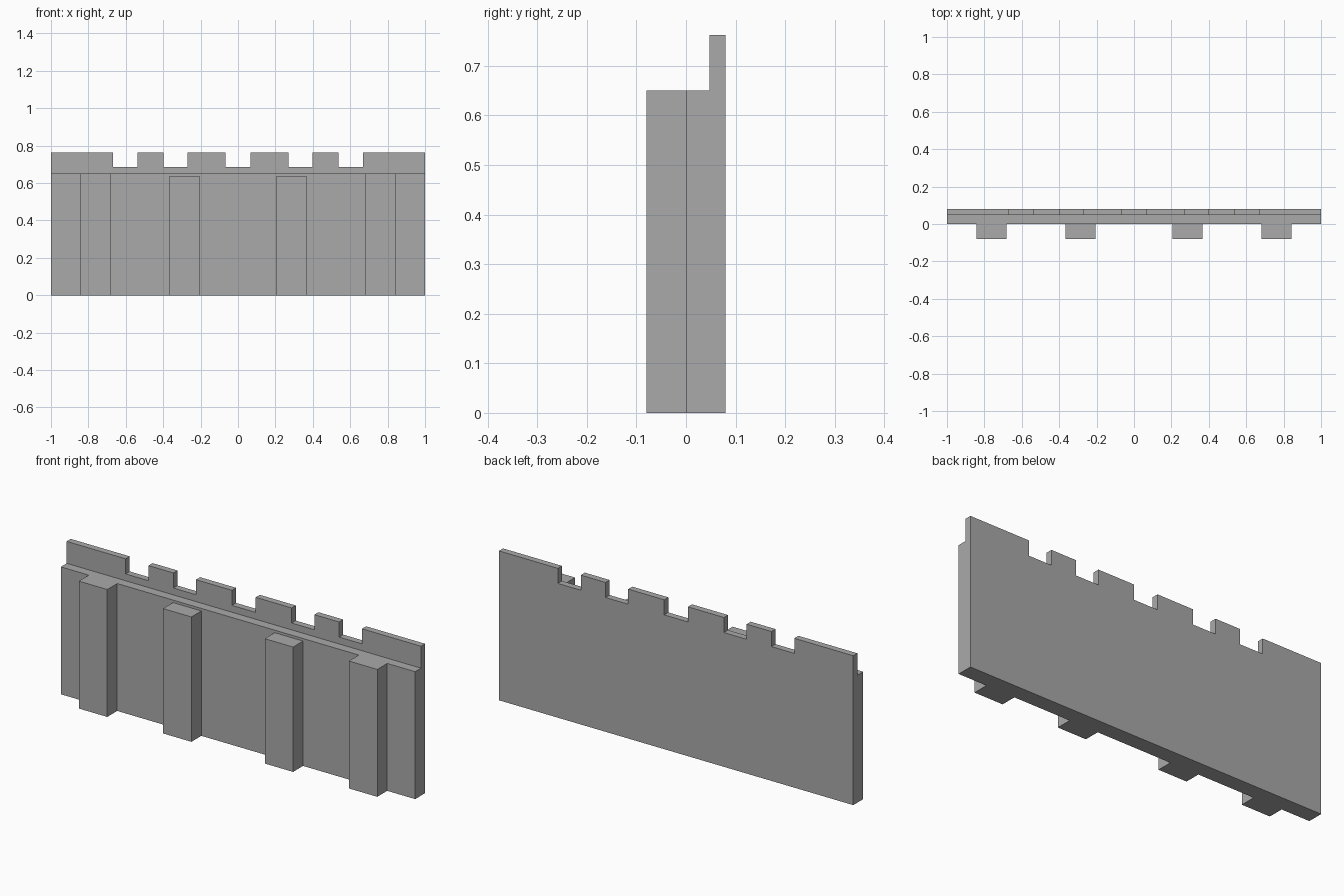
import bpy
import bmesh
from mathutils import Vector

if "Cube" in bpy.data.objects:
    bpy.data.objects.remove(bpy.data.objects["Cube"], do_unlink=True)

stone = bpy.data.materials.new("grey stone")
stone.use_nodes = True
GREY = (0.4, 0.4, 0.4, 1)
stone.diffuse_color = GREY
stone.node_tree.nodes["Principled BSDF"].inputs["Base Color"].default_value = GREY

FRONT, FACE, LEDGE, BACK = -0.08, 0.0, 0.047, 0.08
WALL_TOP, NOTCH, TOP = 0.65, 0.685, 0.762


def prism(name, outline, depth):
    """Extrude a closed 3D outline along the depth vector."""
    bm = bmesh.new()
    face = bm.faces.new([bm.verts.new(p) for p in outline])
    new = bmesh.ops.extrude_face_region(bm, geom=[face], use_keep_orig=True)["geom"]
    verts = [g for g in new if isinstance(g, bmesh.types.BMVert)]
    bmesh.ops.translate(bm, verts=verts, vec=Vector(depth))
    bmesh.ops.recalc_face_normals(bm, faces=bm.faces)
    mesh = bpy.data.meshes.new(name)
    bm.to_mesh(mesh)
    bm.free()
    mesh.materials.append(stone)
    obj = bpy.data.objects.new(name, mesh)
    bpy.context.collection.objects.link(obj)
    return obj


def mirrored(half):
    """Complete a left-to-centre outline with its mirror image in x."""
    return half + [(-x, h) for x, h in reversed(half)]


# Wall slab with the two full-height outer buttresses in its plan
plan = mirrored([(-1, BACK), (-1, FACE), (-0.842, FACE), (-0.842, FRONT),
                 (-0.682, FRONT), (-0.682, FACE)])
prism("wall", [(x, y, 0) for x, y in plan], (0, 0, WALL_TOP))

# Thin parapet with square notches along its top
half = [(-1, WALL_TOP), (-1, TOP)]
for a, b in ((-0.667, -0.538), (-0.398, -0.27)):
    half += [(a, TOP), (a, NOTCH), (b, NOTCH), (b, TOP)]
half += [(-0.067, TOP), (-0.067, NOTCH)]
prism("parapet", [(x, LEDGE, z) for x, z in mirrored(half)], (0, BACK - LEDGE, 0))

# Slightly shorter inner buttresses
for side, name in ((-1, "right"), (1, "left")):
    a, b = side * 0.207, side * 0.367
    prism(name + "_inner_buttress",
          [(a, FRONT, 0), (b, FRONT, 0), (b, FACE, 0), (a, FACE, 0)],
          (0, 0, 0.637))
